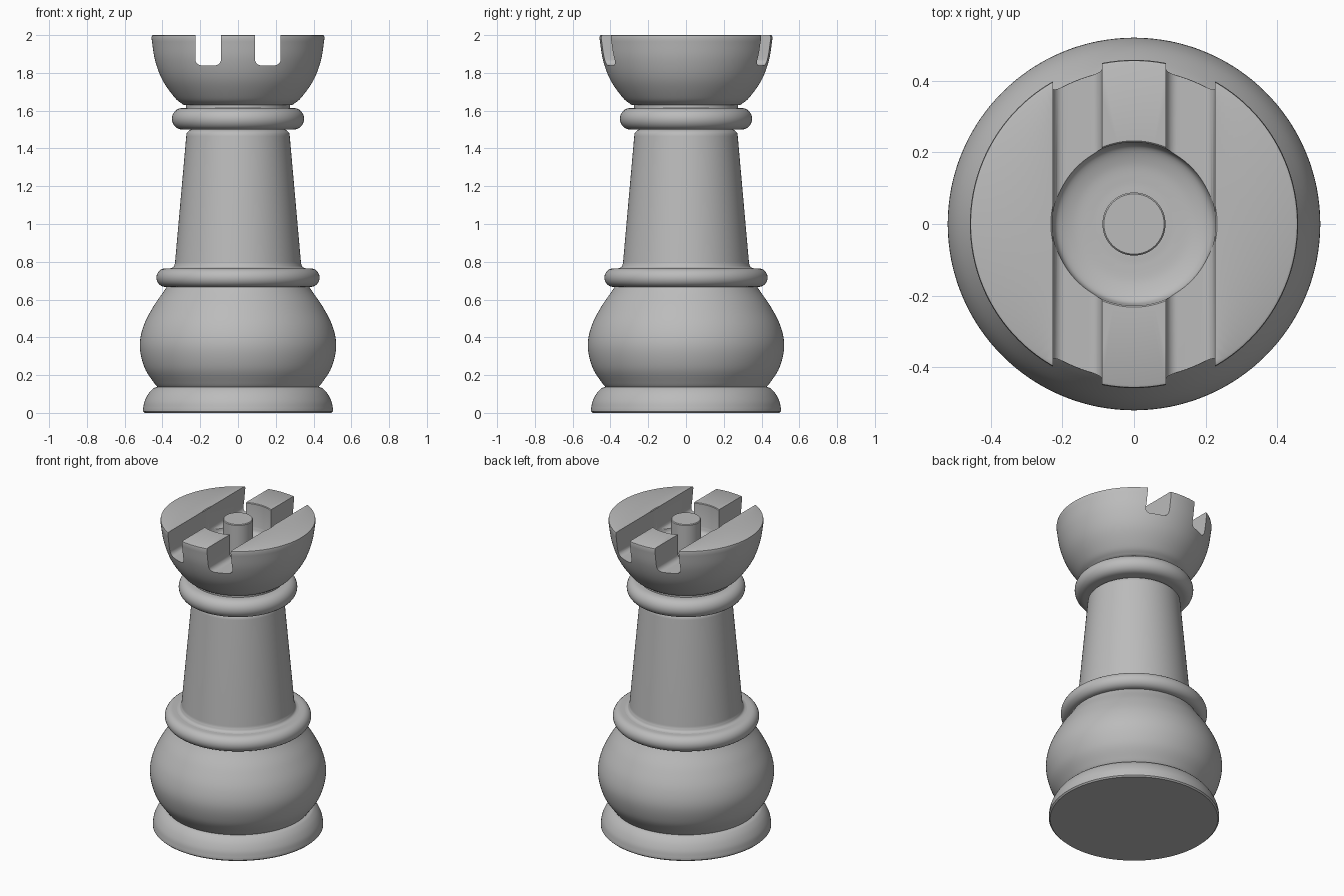
import bpy, bmesh, math
from mathutils import Vector

if "Cube" in bpy.data.objects:
    bpy.data.objects.remove(bpy.data.objects["Cube"], do_unlink=True)

SEGMENTS = 128

grey = bpy.data.materials.new("plain grey")
grey.use_nodes = True
colour = (0.5, 0.5, 0.5, 1)
grey.diffuse_color = colour
grey.node_tree.nodes["Principled BSDF"].inputs["Base Color"].default_value = colour


def curve(points, steps=6):
    """Smooth line through a few (radius, height) points."""
    p = [Vector(q) for q in points]
    p = [2 * p[0] - p[1]] + p + [2 * p[-1] - p[-2]]
    out = []
    for a, b, c, d in zip(p, p[1:], p[2:], p[3:]):
        for i in range(steps):
            t = i / steps
            out.append(0.5 * (2 * b + (c - a) * t + (2 * a - 5 * b + 4 * c - d) * t**2
                              + (3 * b - a - 3 * c + d) * t**3))
    return [tuple(q) for q in out] + [tuple(points[-1])]


def arc(r, z, rx, rz, start, end, steps=12):
    """Elliptical arc in the (radius, height) plane."""
    angles = [math.radians(start + (end - start) * i / steps) for i in range(steps + 1)]
    return [(r + rx * math.cos(a), z + rz * math.sin(a)) for a in angles]


def finish(name, bm):
    bmesh.ops.recalc_face_normals(bm, faces=bm.faces)
    mesh = bpy.data.meshes.new(name)
    bm.to_mesh(mesh)
    bm.free()
    mesh.materials.append(grey)
    obj = bpy.data.objects.new(name, mesh)
    bpy.context.collection.objects.link(obj)
    return obj


def lathe(name, profile):
    """Spin a profile round the z axis, closing both ends on the axis."""
    bm = bmesh.new()
    rings = []
    for r, z in [(0, profile[0][1])] + profile + [(0, profile[-1][1])]:
        if r == 0:
            rings.append([bm.verts.new((0, 0, z))] * SEGMENTS)
        else:
            rings.append([bm.verts.new((r * math.cos(a), r * math.sin(a), z))
                          for a in (math.tau * i / SEGMENTS for i in range(SEGMENTS))])
    for low, high in zip(rings, rings[1:]):
        for i in range(SEGMENTS):
            j = (i + 1) % SEGMENTS
            bm.faces.new(dict.fromkeys((low[i], low[j], high[j], high[i])))
    return finish(name, bm)


def smooth(obj):
    bpy.ops.object.select_all(action="DESELECT")
    obj.select_set(True)
    bpy.context.view_layer.objects.active = obj
    bpy.ops.object.shade_smooth_by_angle(angle=math.radians(35))


# Foot, rounded body and the two collars
foot = lathe("foot", [(0.495, 0), (0.503, 0.008)]
             + curve([(0.503, 0.02), (0.495, 0.06), (0.475, 0.1), (0.45, 0.128), (0.43, 0.138)]))
body = lathe("round_body", curve([(0.42, 0.13), (0.445, 0.16), (0.495, 0.24), (0.52, 0.35),
                                  (0.502, 0.455), (0.45, 0.56), (0.395, 0.64), (0.37, 0.68)]))
lower_collar = lathe("lower_collar", [(0.36, 0.667)]
                     + arc(0.385, 0.716, 0.047, 0.049, -90, 90) + [(0.36, 0.765)])
upper_collar = lathe("upper_collar", [(0.24, 1.5)]
                     + arc(0.295, 1.557, 0.055, 0.057, -90, 90) + [(0.24, 1.614)])

# Tapered shaft with a flared bottom and a rounded top
shaft = lathe("shaft", curve([(0.375, 0.762), (0.345, 0.77), (0.334, 0.79)])
              + [(0.333, 0.8), (0.274, 1.465)]
              + curve([(0.272, 1.48), (0.262, 1.492), (0.24, 1.505)]))
neck = lathe("neck", [(0.275, 1.6), (0.275, 1.64)])

# Battlement bowl with a central well and pin
head = lathe("battlement_head",
             [(0.28, 1.629)]
             + curve([(0.29, 1.632), (0.333, 1.667), (0.4, 1.762), (0.44, 1.87), (0.458, 1.985)])
             + [(0.456, 1.997), (0.45, 2.0), (0.232, 2.0), (0.228, 1.996)]
             + curve([(0.228, 1.85), (0.215, 1.815), (0.17, 1.795), (0.12, 1.79), (0.088, 1.79)])
             + [(0.088, 1.995), (0.084, 2.0)])

# Two round-bottomed slots cut front to back
for side, label in ((-1, "right"), (1, "left")):
    inner, outer, bottom, fillet = 0.09, 0.226, 1.84, 0.032
    outline = ([(inner, 2.1)]
               + arc(inner + fillet, bottom + fillet, fillet, fillet, 180, 270, 8)
               + arc(outer - fillet, bottom + fillet, fillet, fillet, 270, 360, 8)
               + [(outer, 2.1)])
    bm = bmesh.new()
    face = bm.faces.new([bm.verts.new((side * x, -0.7, z)) for x, z in outline])
    ext = bmesh.ops.extrude_face_region(bm, geom=[face])
    bmesh.ops.translate(bm, vec=(0, 1.4, 0),
                        verts=[v for v in ext["geom"] if isinstance(v, bmesh.types.BMVert)])
    cutter = finish(label + "_slot_cutter", bm)
    cutter.hide_render = True
    cutter.hide_set(True)
    cut = head.modifiers.new(label + " slot", "BOOLEAN")
    cut.operation = "DIFFERENCE"
    cut.solver = "EXACT"
    cut.object = cutter

# Bake the cuts so the sharp edges are marked on the final faces
bpy.context.view_layer.objects.active = head
for mod in list(head.modifiers):
    bpy.ops.object.modifier_apply(modifier=mod.name)

for part in (foot, body, lower_collar, upper_collar, shaft, neck, head):
    smooth(part)
